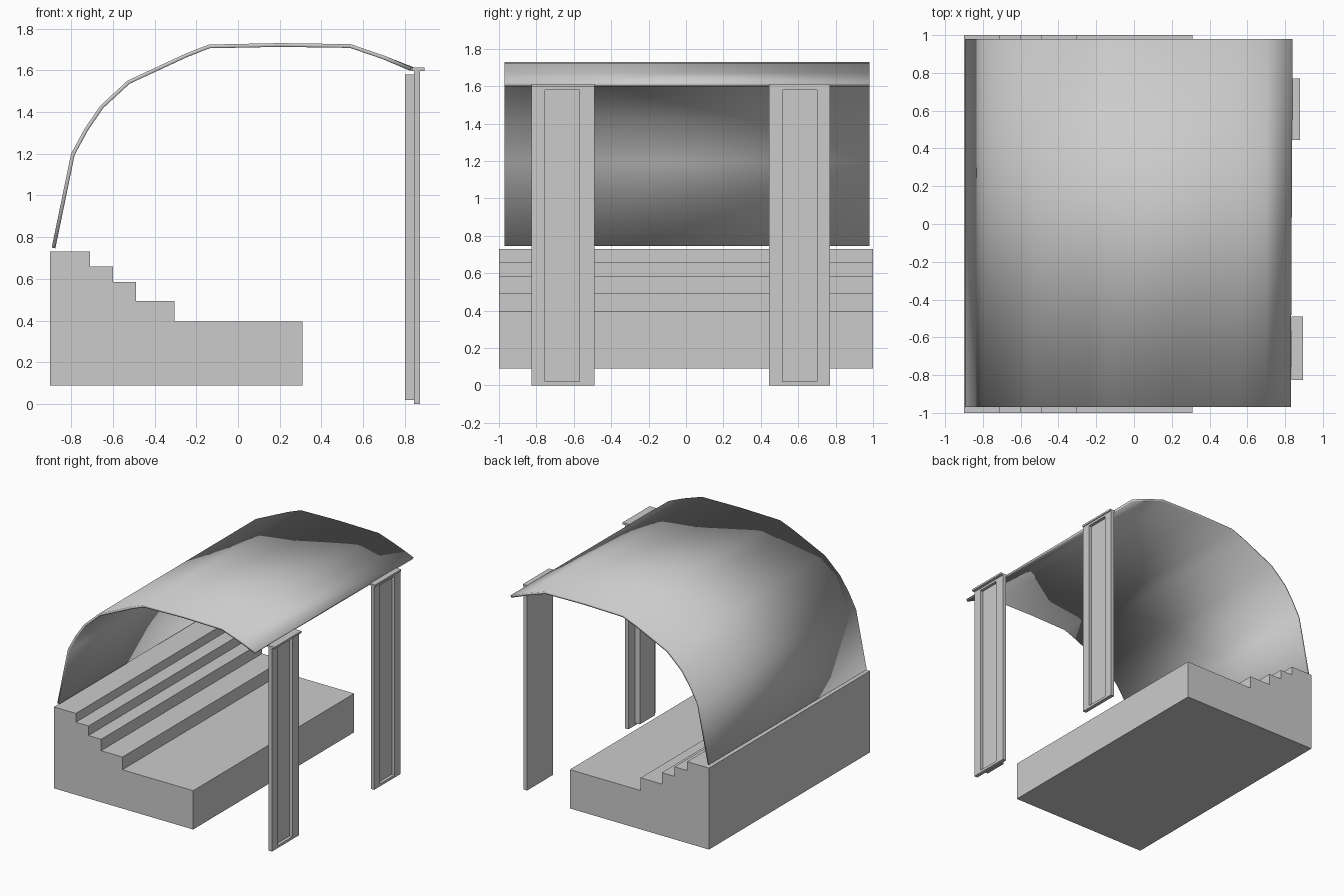
import bpy, bmesh

if "Cube" in bpy.data.objects:
    bpy.data.objects.remove(bpy.data.objects["Cube"])


def finish(name, bm):
    bmesh.ops.recalc_face_normals(bm, faces=bm.faces[:])
    me = bpy.data.meshes.new(name)
    bm.to_mesh(me)
    bm.free()
    ob = bpy.data.objects.new(name, me)
    bpy.context.collection.objects.link(ob)
    return ob


def box_bm(lo, hi):
    bm = bmesh.new()
    bmesh.ops.create_cube(bm, size=1)
    for v in bm.verts:
        v.co = [hi[i] if v.co[i] > 0 else lo[i] for i in range(3)]
    return bm


def box(name, lo, hi):
    return finish(name, box_bm(lo, hi))


def extrude_profile(name, pts, y0, y1):
    bm = bmesh.new()
    face = bm.faces.new([bm.verts.new((x, y0, z)) for x, z in pts])
    ext = bmesh.ops.extrude_face_region(bm, geom=[face])["geom"]
    verts = [g for g in ext if isinstance(g, bmesh.types.BMVert)]
    bmesh.ops.translate(bm, verts=verts, vec=(0, y1 - y0, 0))
    return finish(name, bm)


# Stepped platform and the separate top tread
steps = [(-0.9, 0.09), (0.31, 0.09), (0.31, 0.395), (-0.305, 0.395),
         (-0.305, 0.495), (-0.49, 0.495), (-0.49, 0.585), (-0.6, 0.585),
         (-0.6, 0.66), (-0.9, 0.66)]
extrude_profile("stepped_base", steps, -1, 1)
box("top_step", (-0.9, -1, 0.66), (-0.71, 1, 0.73))

# Curved roof shell: outer curve swept along y, thickened inward
curve = [(-0.893, 0.75), (-0.80, 1.20), (-0.735, 1.32), (-0.66, 1.43),
         (-0.53, 1.55), (-0.25, 1.68), (-0.14, 1.723), (0.2, 1.73),
         (0.54, 1.725), (0.70, 1.67), (0.83, 1.615)]
bm = bmesh.new()
front = [bm.verts.new((x, -0.97, z)) for x, z in curve]
back = [bm.verts.new((x, 0.98, z)) for x, z in curve]
back[-1].co.x += 0.01
for i in range(len(curve) - 1):
    bm.faces.new((front[i], front[i + 1], back[i + 1], back[i]))
roof = finish("curved_roof", bm)
# face normals must point up so the thickness goes inward
if roof.data.polygons[len(curve) // 2].normal.z < 0:
    roof.data.flip_normals()
solid = roof.modifiers.new("thickness", "SOLIDIFY")
solid.thickness = 0.018
solid.offset = -1
bpy.context.view_layer.objects.active = roof
roof.select_set(True)
bpy.ops.object.shade_smooth_by_angle(angle=0.6)


# Posts with a recessed outer panel and a small flared cap
def post(name, y0, y1, p0, p1, cap_x):
    bm = box_bm((0.843, y0, 0), (0.873, y1, 1.6))
    face = max(bm.faces, key=lambda f: f.calc_center_median().x)
    bmesh.ops.inset_individual(bm, faces=[face], thickness=0.015)
    yc = (y0 + y1) / 2
    for v in face.verts:
        v.co.y = p1 if v.co.y > yc else p0
        v.co.z = 1.58 if v.co.z > 0.8 else 0.02
    floor = bmesh.ops.extrude_discrete_faces(bm, faces=[face])["faces"][0]
    bmesh.ops.translate(bm, verts=floor.verts[:], vec=(-0.024, 0, 0))
    finish(name, bm)
    box(name + "_cap", (0.835, y0, 1.597), (cap_x, y1, 1.612))


post("front_post", -0.825, -0.49, -0.755, -0.57, 0.895)
post("back_post", 0.445, 0.77, 0.515, 0.70, 0.88)

# Panel standing proud on the inner side of the front post
box("front_post_inner_panel", (0.80, -0.755, 0.02), (0.843, -0.57, 1.58))
